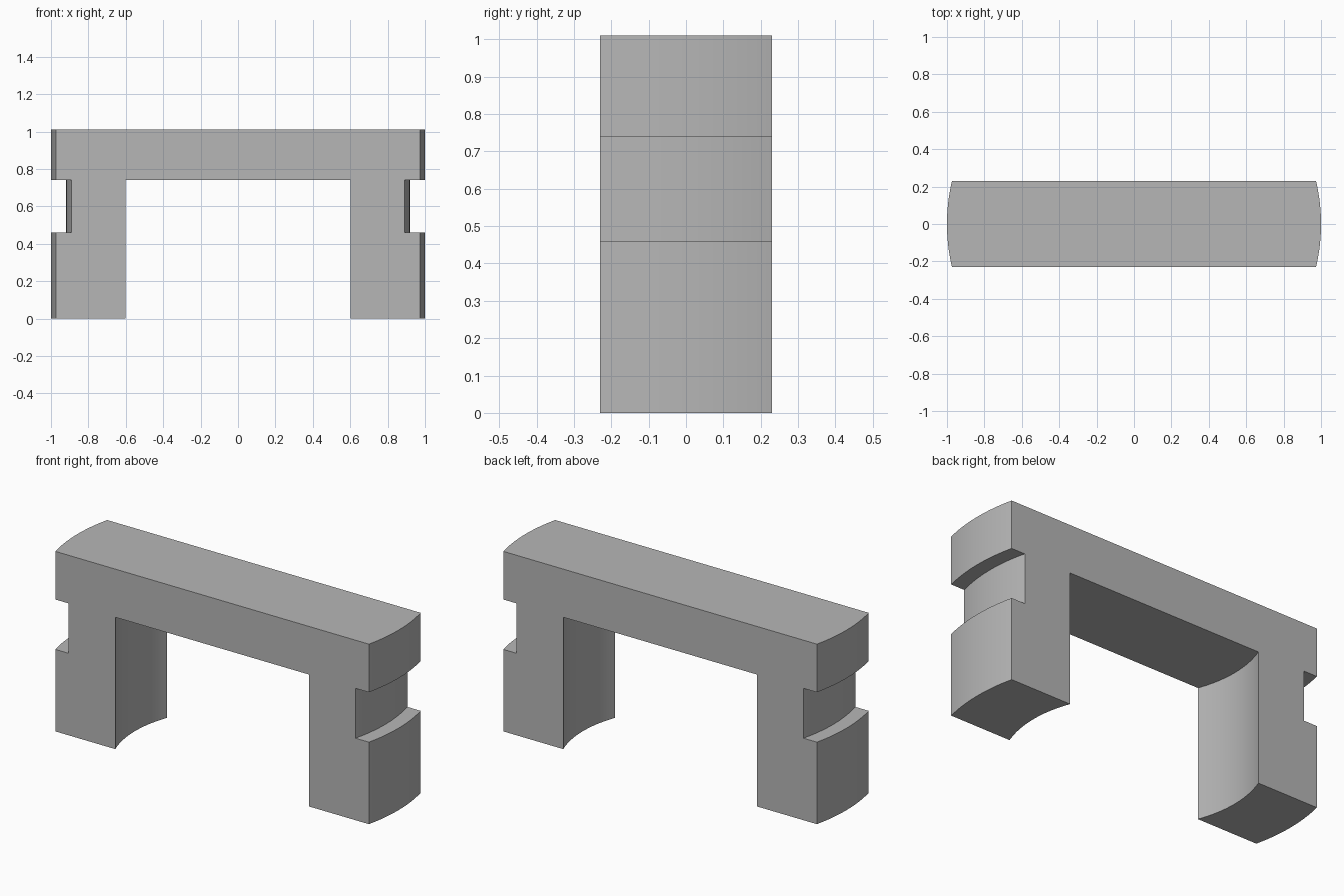
import bpy
import bmesh
import math

cube = bpy.data.objects.get("Cube")
if cube:
    bpy.data.objects.remove(cube, do_unlink=True)

# Main dimensions: concentric arcs around the vertical axis
OUTER, GROOVE, INNER = 1.0, 0.919, 0.643
HALF_DEPTH = 0.23
GROOVE_LOW, GROOVE_HIGH, HEIGHT = 0.46, 0.74, 1.01
STEPS = 24

# Plain grey material
grey = bpy.data.materials.new("plain grey")
grey.use_nodes = True
colour = (0.47, 0.47, 0.47, 1.0)
grey.diffuse_color = colour
grey.node_tree.nodes["Principled BSDF"].inputs["Base Color"].default_value = colour

# Half of the front outline as (radius, height), from the opening to the top
half = [
    (INNER, GROOVE_HIGH), (INNER, 0), (OUTER, 0), (OUTER, GROOVE_LOW),
    (GROOVE, GROOVE_LOW), (GROOVE, GROOVE_HIGH), (OUTER, GROOVE_HIGH),
    (OUTER, HEIGHT),
]
outline = [(1, r, z) for r, z in half] + [(-1, r, z) for r, z in reversed(half)]

# Sweep the outline from front to back, each wall following its own arc
bm = bmesh.new()
rings = []
for i in range(STEPS + 1):
    y = HALF_DEPTH * (2 * i / STEPS - 1)
    rings.append([bm.verts.new((side * math.sqrt(r * r - y * y), y, z))
                  for side, r, z in outline])

count = len(outline)
for a, b in zip(rings, rings[1:]):
    for k in range(count):
        n = (k + 1) % count
        bm.faces.new((a[k], a[n], b[n], b[k]))
bm.faces.new(rings[0])
bm.faces.new(rings[-1])
bmesh.ops.recalc_face_normals(bm, faces=bm.faces)

# Merge the strips of the flat tops, undersides and ledges
bmesh.ops.dissolve_limit(bm, angle_limit=math.radians(0.2),
                         verts=bm.verts, edges=bm.edges)

mesh = bpy.data.meshes.new("arch_block")
bm.to_mesh(mesh)
bm.free()
mesh.materials.append(grey)
block = bpy.data.objects.new("arch_block", mesh)
bpy.context.collection.objects.link(block)

# Smooth arcs, sharp corners
bpy.ops.object.select_all(action="DESELECT")
block.select_set(True)
bpy.context.view_layer.objects.active = block
bpy.ops.object.shade_smooth_by_angle(angle=math.radians(30))
